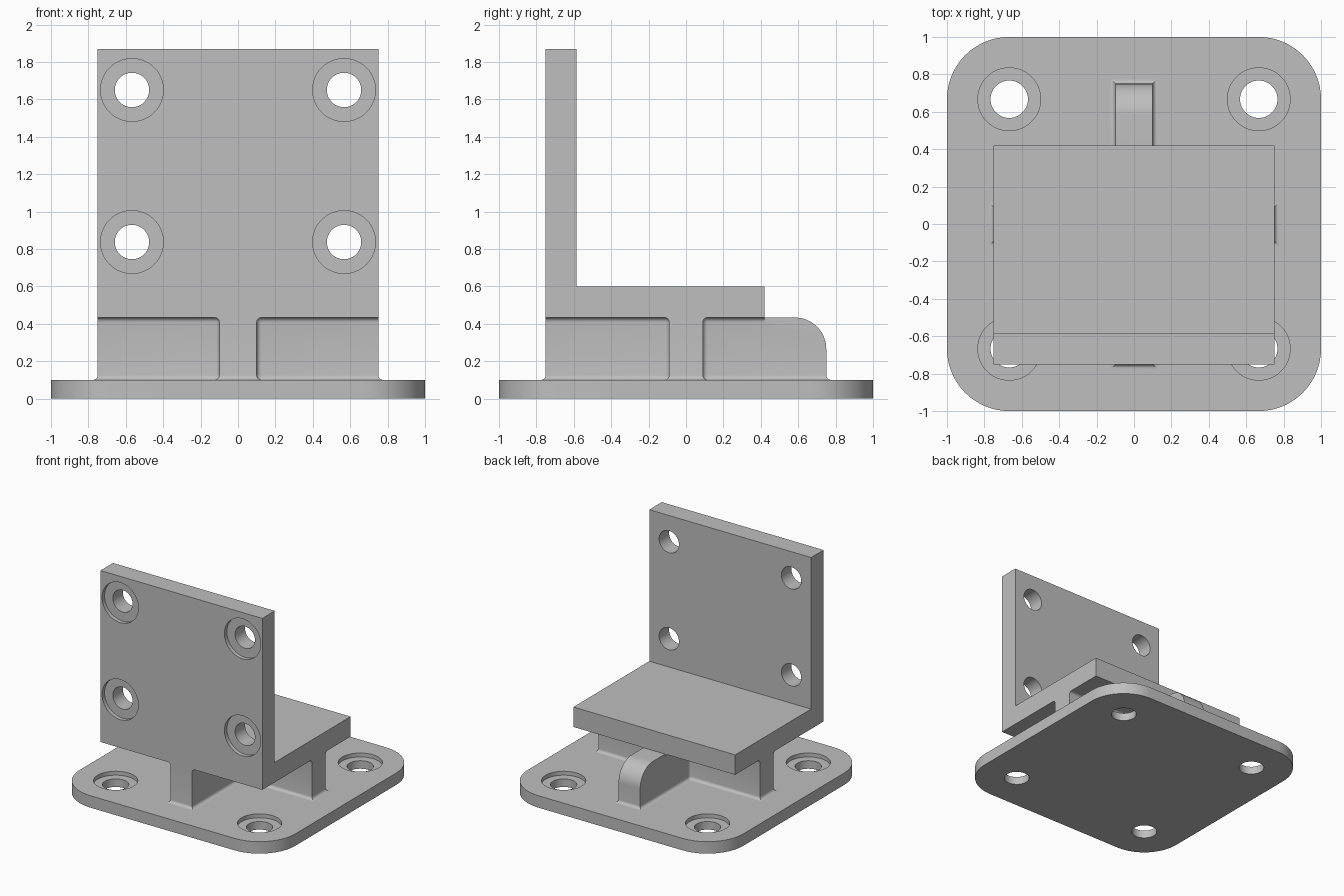
import bpy, bmesh
from math import sin, cos, pi
from mathutils import Vector

cube = bpy.data.objects.get("Cube")
if cube:
    bpy.data.objects.remove(cube, do_unlink=True)

grey = bpy.data.materials.new("plain grey")
grey.use_nodes = True
grey.diffuse_color = (0.52, 0.52, 0.52, 1)
grey.node_tree.nodes["Principled BSDF"].inputs["Base Color"].default_value = (0.52, 0.52, 0.52, 1)

HALF = 0.75              # half width of bracket and ribs
PLATE = 0.1              # base plate thickness
SHELF_LOW, SHELF_HIGH = 0.433, 0.6
FILLET = 0.025


def loft(name, rings):
    """Closed solid through a list of equal-length point rings."""
    bm = bmesh.new()
    loops = [[bm.verts.new(p) for p in ring] for ring in rings]
    n = len(loops[0])
    for a, b in zip(loops, loops[1:]):
        for i in range(n):
            bm.faces.new((a[i], a[(i + 1) % n], b[(i + 1) % n], b[i]))
    bm.faces.new(loops[0][::-1])
    bm.faces.new(loops[-1])
    bmesh.ops.recalc_face_normals(bm, faces=bm.faces[:])
    mesh = bpy.data.meshes.new(name)
    bm.to_mesh(mesh)
    bm.free()
    mesh.materials.append(grey)
    obj = bpy.data.objects.new(name, mesh)
    bpy.context.collection.objects.link(obj)
    return obj


def arc(cx, cy, r, start, end, steps):
    angles = [start + (end - start) * i / steps for i in range(steps + 1)]
    return [(cx + r * cos(a), cy + r * sin(a)) for a in angles]


def combine(obj, tool, operation):
    """Apply a boolean and discard the tool."""
    mod = obj.modifiers.new("boolean", 'BOOLEAN')
    mod.operation, mod.object, mod.solver = operation, tool, 'EXACT'
    bpy.context.view_layer.objects.active = obj
    bpy.ops.object.modifier_apply(modifier=mod.name)
    bpy.data.objects.remove(tool, do_unlink=True)


def drill(obj, spot, inward, radius):
    """Counterbored through hole; spot lies on the outer face."""
    spot, inward = Vector(spot), Vector(inward)
    u = inward.orthogonal().normalized()
    v = inward.cross(u)
    steps = [(-0.1, 0.168), (0.033, 0.168), (0.033, radius), (0.3, radius)]
    rings = [[spot + inward * depth + u * x + v * y
              for x, y in arc(0, 0, r, 0, 2 * pi, 48)[:-1]] for depth, r in steps]
    combine(obj, loft("drill", rings), 'DIFFERENCE')


def finish(obj):
    bpy.ops.object.select_all(action='DESELECT')
    obj.select_set(True)
    bpy.context.view_layer.objects.active = obj
    bpy.ops.object.shade_smooth_by_angle(angle=pi / 6)


# Base plate with rounded corners and four counterbored holes
corner = 0.333
outline = []
for k, (sx, sy) in enumerate([(1, 1), (-1, 1), (-1, -1), (1, -1)]):
    outline += arc(sx * (1 - corner), sy * (1 - corner), corner,
                   k * pi / 2, (k + 1) * pi / 2, 16)
base_plate = loft("base_plate", [[(x, y, z) for x, y in outline] for z in (0, PLATE)])
for sx in (-1, 1):
    for sy in (-1, 1):
        drill(base_plate, (sx * 0.667, sy * 0.667, PLATE), (0, 0, -1), 0.1)
finish(base_plate)

# Angle bracket: L profile swept across the width, holes bored from the front
profile = [(-HALF, SHELF_LOW), (0.42, SHELF_LOW), (0.42, SHELF_HIGH),
           (-0.585, SHELF_HIGH), (-0.585, 1.87), (-HALF, 1.87)]
bracket = loft("angle_bracket", [[(x, y, z) for y, z in profile] for x in (-HALF, HALF)])
for sx in (-1, 1):
    for z in (0.837, 1.65):
        drill(bracket, (sx * 0.567, -HALF, z), (0, 1, 0), 0.092)
finish(bracket)


def cross(z, grow, side, front, back):
    """Plus-shaped outline with filleted inner corners, widened by grow."""
    wx, wy = 0.1, 0.09
    r = max(FILLET - grow, 0.0005)
    bend = arc(wx + FILLET, wy + FILLET, r, 1.5 * pi, pi, 6)
    ring = []
    for sx, sy in [(1, 1), (-1, 1), (-1, -1), (1, -1)]:
        reach = back if sy > 0 else front
        quarter = [(side, wy + grow)] + bend + [(wx + grow, reach)]
        if sx * sy < 0:
            quarter.reverse()
        ring += [(sx * x, sy * y, z) for x, y in quarter]
    return ring


# Crossed ribs flaring into the base plate
turns = [i * pi / 12 for i in range(7)]
flare = [(FILLET * (1 - cos(t)), FILLET * (1 - sin(t))) for t in turns]  # rise, grow
rings = [cross(PLATE + rise, g, HALF + g, HALF + g, HALF + g) for rise, g in flare]
ribs = loft("cross_ribs", rings + [cross(SHELF_LOW, 0, HALF, HALF, HALF)])

# Rounded top corner of the rear rib
radius = 0.167
nose = [(HALF - radius, 0.6), (0.9, 0.6), (0.9, SHELF_LOW - radius)]
nose += arc(HALF - radius, SHELF_LOW - radius, radius, 0, pi / 2, 16)
cutter = loft("nose_cutter", [[(x, y, z) for y, z in nose] for x in (-0.2, 0.2)])
combine(ribs, cutter, 'DIFFERENCE')

# Fillet where the ribs meet the underside of the shelf
rings = [cross(SHELF_LOW - rise, g, HALF, HALF, 0.42) for rise, g in reversed(flare)]
combine(ribs, loft("upper_fillet", rings), 'UNION')
finish(ribs)
